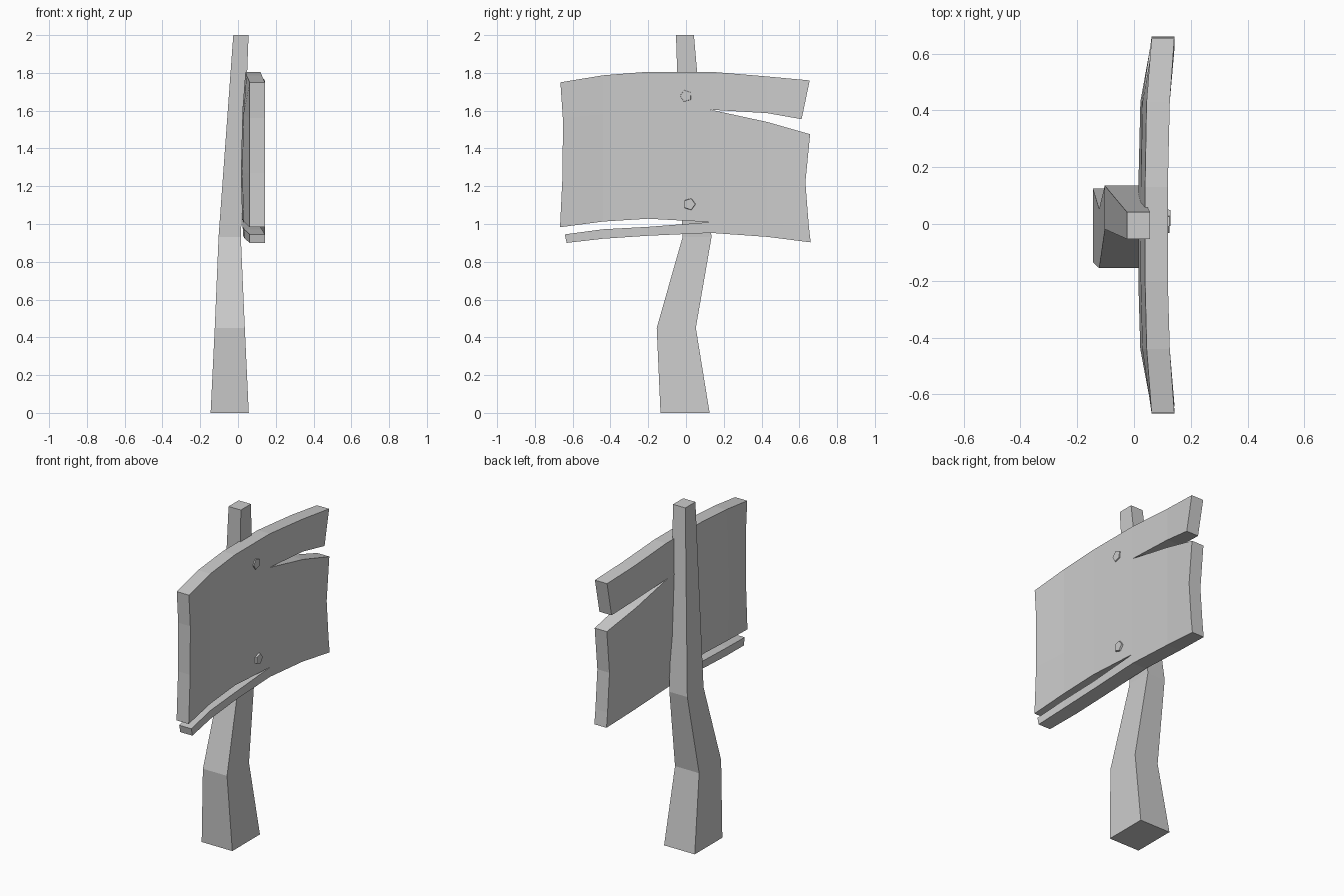
import bpy, bmesh, math
from mathutils import Matrix

if "Cube" in bpy.data.objects:
    bpy.data.objects.remove(bpy.data.objects["Cube"])


def finish(bm, name):
    bmesh.ops.recalc_face_normals(bm, faces=bm.faces)
    mesh = bpy.data.meshes.new(name)
    bm.to_mesh(mesh)
    bm.free()
    obj = bpy.data.objects.new(name, mesh)
    bpy.context.collection.objects.link(obj)
    return obj


# Crooked tapered post: rings of (z, x min, x max, y min, y max)
rings = [(0, -.145, .057, -.135, .125), (.45, -.123, .036, -.155, .052),
         (.93, -.103, .015, -.018, .135), (2, -.025, .056, -.053, .042)]
bm = bmesh.new()
loops = [[bm.verts.new((x, y, z)) for x, y in
          ((x0, y0), (x1, y0), (x1, y1), (x0, y1))] for z, x0, x1, y0, y1 in rings]
for a, b in zip(loops, loops[1:]):
    for i in range(4):
        j = (i + 1) % 4
        bm.faces.new((a[i], a[j], b[j], b[i]))
bm.faces.new(loops[0])
bm.faces.new(loops[-1])
finish(bm, "post")

# Bowed board: rows of (left y, right y, heights across six columns)
inner_y = [-.44, -.2, .13, .43]
front_x = [.142, .126, .119, .119, .126, .142]
rows = [(-.665, .655, (1.75, 1.787, 1.806, 1.806, 1.781, 1.76)),
        (-.652, .612, (1.56, 1.58, 1.60, 1.605, 1.587, 1.555)),
        (-.652, .657, (1.56, 1.58, 1.60, 1.605, 1.54, 1.475)),
        (-.653, .632, (1.27, 1.27, 1.26, 1.25, 1.235, 1.22)),
        (-.667, .650, (.983, 1.013, 1.028, 1.01, 1.0, .99)),
        (-.642, .650, (.945, .972, .985, 1.01, 1.0, .99)),
        (-.632, .660, (.90, .922, .938, .953, .932, .903))]
bm = bmesh.new()
grid = [[bm.verts.new((front_x[c], y, zs[c]))
         for c, y in enumerate([left] + inner_y + [right])]
        for left, right, zs in rows]
for r in range(6):
    if r in (1, 4):      # the two splits stay open
        continue
    for c in range(5):
        bm.faces.new((grid[r][c], grid[r + 1][c], grid[r + 1][c + 1], grid[r][c + 1]))
bmesh.ops.delete(bm, geom=[v for v in bm.verts if not v.link_faces], context='VERTS')
bmesh.ops.remove_doubles(bm, verts=bm.verts, dist=.0005)

# Board thickness, with a bulging back
ext = bmesh.ops.extrude_face_region(bm, geom=bm.faces[:], use_keep_orig=True)
for v in ext["geom"]:
    if isinstance(v, bmesh.types.BMVert):
        bulge = .024 * max(0, 1 - ((v.co.z - 1.3) / .5) ** 2)
        v.co.x -= .08 + (bulge if abs(v.co.y) < .6 else 0)
finish(bm, "board")

# Five-sided nail heads
for name, y, z, tip, turn in (("upper_nail", 0, 1.678, .125, .6),
                              ("lower_nail", .018, 1.105, .129, 0)):
    bm = bmesh.new()
    bmesh.ops.create_cone(bm, cap_ends=True, segments=5, radius1=.041,
                          radius2=.031, depth=.05)
    bmesh.ops.transform(bm, verts=bm.verts, matrix=Matrix.Translation((tip - .025, y, z))
                        @ Matrix.Rotation(math.pi / 2, 4, 'Y')
                        @ Matrix.Rotation(turn, 4, 'Z'))
    finish(bm, name)
